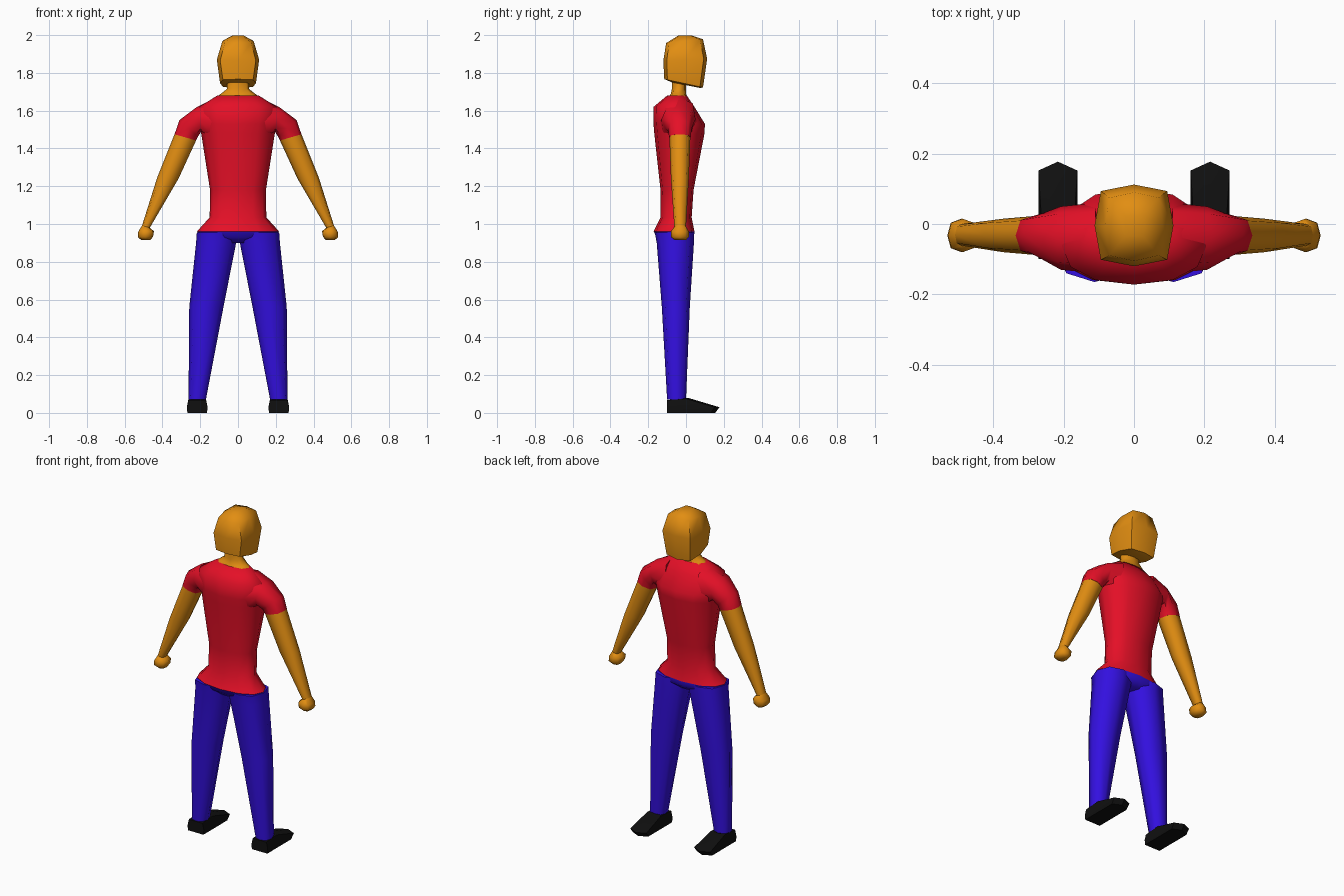
import bpy, bmesh, math

cube = bpy.data.objects.get("Cube")
if cube:
    bpy.data.objects.remove(cube, do_unlink=True)


def material(name, color):
    m = bpy.data.materials.new(name)
    m.use_nodes = True
    m.diffuse_color = (*color, 1)
    m.node_tree.nodes["Principled BSDF"].inputs["Base Color"].default_value = (*color, 1)
    return m


SKIN = material("orange_skin", (0.76, 0.27, 0.006))
RED = material("red_shirt", (0.78, 0.005, 0.02))
BLUE = material("blue_trousers", (0.033, 0.005, 0.74))
BLACK = material("black_shoe", (0.005, 0.005, 0.005))


def ring(x0, x1, y0, y1, z0, z1=None, sides=8, power=0.8, tilt=0):
    """Rounded cross-section; z0 at x0, z1 at x1, tilt raises the +y side."""
    z1 = z0 if z1 is None else z1
    points = []
    for i in range(sides):
        a = 2 * math.pi * i / sides
        c, s = math.cos(a), math.sin(a)
        u = math.copysign(abs(c) ** power, c) if abs(c) > 1e-6 else 0
        v = math.copysign(abs(s) ** power, s) if abs(s) > 1e-6 else 0
        points.append(((x0 + x1) / 2 + u * (x1 - x0) / 2,
                       (y0 + y1) / 2 + v * (y1 - y0) / 2,
                       (z0 + z1) / 2 + u * (z1 - z0) / 2 + v * tilt))
    return points


def loft(name, rings, mat, side=1, angle=60):
    """Skin a closed surface over a list of rings, mirrored when side is -1."""
    bm = bmesh.new()
    loops = [[bm.verts.new((side * x, y, z)) for x, y, z in r] for r in rings]
    n = len(loops[0])
    for a, b in zip(loops, loops[1:]):
        for i in range(n):
            j = (i + 1) % n
            bm.faces.new((a[i], a[j], b[j], b[i]))
    bm.faces.new(loops[0])
    bm.faces.new(loops[-1])
    bmesh.ops.recalc_face_normals(bm, faces=bm.faces)
    mesh = bpy.data.meshes.new(name)
    bm.to_mesh(mesh)
    bm.free()
    mesh.materials.append(mat)
    ob = bpy.data.objects.new(name, mesh)
    bpy.context.collection.objects.link(ob)
    bpy.ops.object.select_all(action='DESELECT')
    ob.select_set(True)
    bpy.context.view_layer.objects.active = ob
    bpy.ops.object.shade_smooth_by_angle(angle=math.radians(angle))


def centred(rx, y0, y1, z, **kw):
    return ring(-rx, rx, y0, y1, z, **kw)


# Shirt body
shirt = [(0.218, -0.172, 0.045, 0.96), (0.15, -0.135, 0.03, 1.035),
         (0.148, -0.135, 0.04, 1.18), (0.195, -0.168, 0.098, 1.48),
         (0.205, -0.172, 0.10, 1.53), (0.205, -0.172, 0.045, 1.62),
         (0.11, -0.10, 0.005, 1.68)]
loft("shirt", [centred(*r, sides=12, power=0.9) for r in shirt], RED)

# Trouser seat
seat = [(0.215, -0.17, 0.045, 0.96), (0.21, -0.155, 0.042, 0.93), (0.13, -0.12, 0.01, 0.90)]
loft("trouser_seat", [centred(*r, sides=12, power=0.9) for r in seat], BLUE)

# Neck and head
neck = [(0.11, -0.09, 0.005, 1.675), (0.09, -0.08, 0.0, 1.69),
        (0.058, -0.075, 0.0, 1.715), (0.06, -0.075, 0.0, 1.77)]
loft("neck", [centred(*r) for r in neck], SKIN)
head = [(0.06, -0.075, 0.075, 1.735, -0.015), (0.095, -0.115, 0.09, 1.745, -0.022),
        (0.112, -0.12, 0.112, 1.87, 0.005), (0.083, -0.105, 0.09, 1.968, 0.01),
        (0.03, -0.04, 0.03, 1.998, 0.0)]
loft("head", [centred(rx, a, b, z, tilt=t, power=0.5) for rx, a, b, z, t in head], SKIN)

# Limb sections: inner x, outer x, back y, front y, inner z, outer z
sleeve = [(0.10, 0.11, -0.14, 0.06, 1.40, 1.672), (0.195, 0.22, -0.13, 0.05, 1.49, 1.618),
          (0.212, 0.31, -0.095, 0.03, 1.462, 1.55), (0.222, 0.336, -0.09, 0.025, 1.442, 1.475)]
forearm = [(0.222, 0.336, -0.088, 0.023, 1.442, 1.475), (0.315, 0.428, -0.08, 0.015, 1.24, 1.245),
           (0.467, 0.508, -0.062, 0.0, 0.98, 0.992)]
hand = [(0.467, 0.508, -0.062, 0.0, 0.98, 0.992), (0.445, 0.528, -0.08, 0.015, 0.962, 0.96),
        (0.45, 0.53, -0.08, 0.015, 0.932, 0.93), (0.465, 0.512, -0.06, 0.0, 0.915, 0.915)]
leg = [(0.006, 0.218, -0.165, 0.044, 0.955), (0.01, 0.222, -0.155, 0.042, 0.90),
       (0.077, 0.258, -0.128, 0.02, 0.56), (0.17, 0.262, -0.10, 0.0, 0.07)]

# Shoe: sole, toe edge and sloping upper, each with a pointed toe
def outline(half, heel, corner, toe, zh, zc, zt):
    x = 0.216
    return [(x - half, heel, zh), (x + half, heel, zh), (x + half, corner, zc),
            (x, toe, zt), (x - half, corner, zc)]


shoe = [outline(0.052, -0.10, 0.13, 0.155, 0, 0, 0),
        outline(0.055, -0.10, 0.152, 0.177, 0.03, 0.03, 0.03),
        outline(0.046, -0.10, 0.0, 0.01, 0.068, 0.075, 0.08)]

for side, label in ((1, "left"), (-1, "right")):
    for part, sections, mat in (("sleeve", sleeve, RED), ("forearm", forearm, SKIN),
                                ("hand", hand, SKIN), ("trouser_leg", leg, BLUE)):
        loft(f"{label}_{part}", [ring(*s) for s in sections], mat, side)
    loft(f"{label}_shoe", shoe, BLACK, side, 40)
